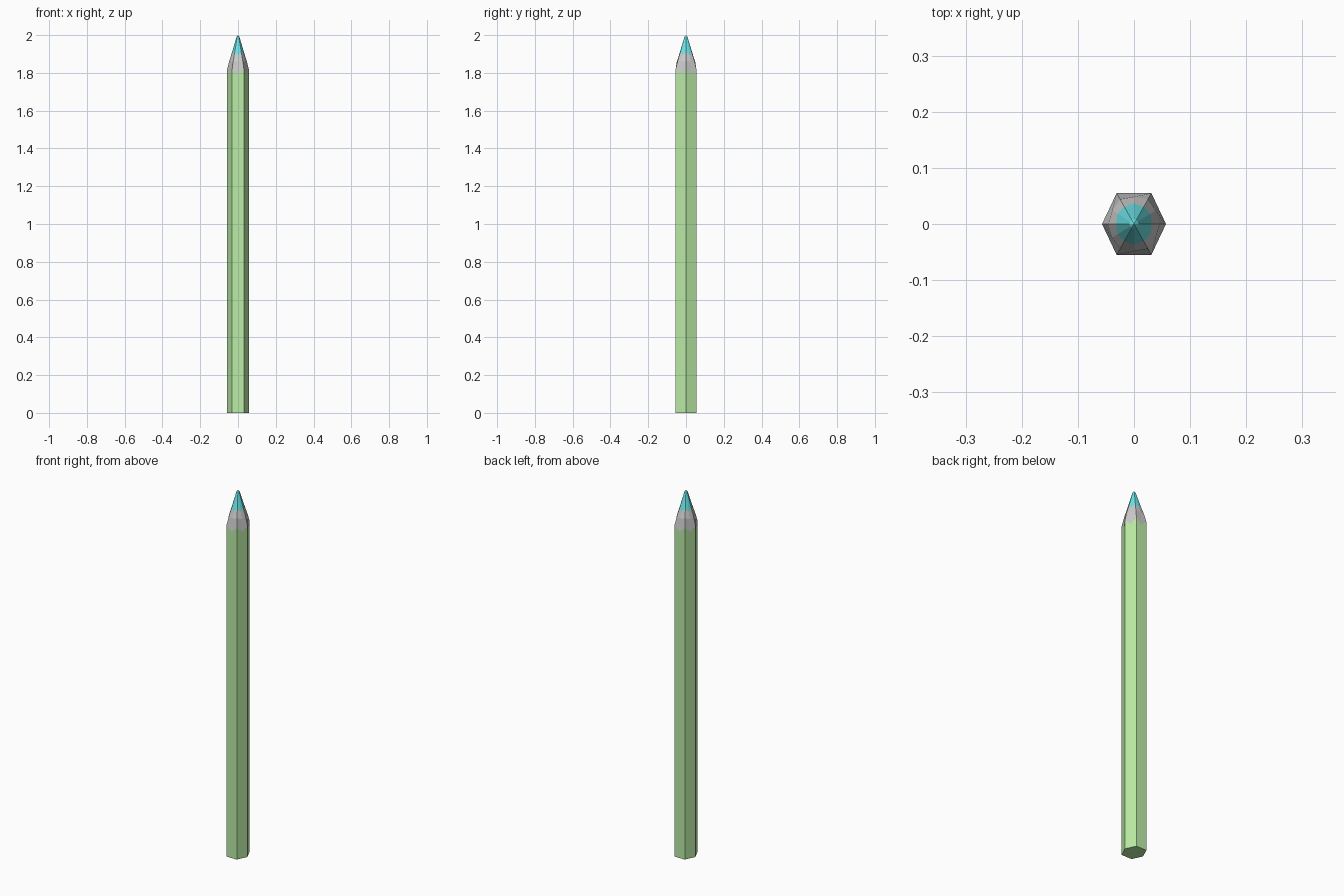
import bpy, bmesh

if "Cube" in bpy.data.objects:
    bpy.data.objects.remove(bpy.data.objects["Cube"])

# Six barrel corners; the midpoints of the flats are added between them
CORNERS = [(0.057, 0), (0.031, 0.055), (-0.031, 0.055),
           (-0.057, 0), (-0.031, -0.055), (0.031, -0.055)]
OUTLINE = []
for i, (x, y) in enumerate(CORNERS):
    nx, ny = CORNERS[(i + 1) % 6]
    OUTLINE += [(x, y), ((x + nx) / 2, (y + ny) / 2)]


def material(name, rgb):
    mat = bpy.data.materials.new(name)
    mat.diffuse_color = (*rgb, 1)
    mat.use_nodes = True
    mat.node_tree.nodes["Principled BSDF"].inputs["Base Color"].default_value = mat.diffuse_color
    return mat


def loft(name, rings, cap_bottom=False, tip=None, mat=None):
    """Skin rings given as (corner scale, corner z, flat scale, flat z)."""
    bm = bmesh.new()
    loops = []
    for cs, cz, fs, fz in rings:
        loop = []
        for i, (x, y) in enumerate(OUTLINE):
            s, z = (fs, fz) if i % 2 else (cs, cz)
            loop.append(bm.verts.new((x * s, y * s, z)))
        loops.append(loop)
    for a, b in zip(loops, loops[1:]):
        for i in range(12):
            j = (i + 1) % 12
            bm.faces.new((a[i], a[j], b[j], b[i]))
    if cap_bottom:
        bm.faces.new(loops[0][::-1])
    if tip is not None:
        top = bm.verts.new((0, 0, tip))
        for i in range(12):
            bm.faces.new((loops[-1][i], loops[-1][(i + 1) % 12], top))
    me = bpy.data.meshes.new(name)
    bm.to_mesh(me)
    bm.free()
    if mat:
        me.materials.append(mat)
    ob = bpy.data.objects.new(name, me)
    bpy.context.collection.objects.link(ob)
    return ob


# Shared boundaries between the parts
paint_edge = (1.0, 1.82, 1.0, 1.79)
shoulder = (0.80, 1.865, 0.88, 1.86)
lead_edge = (0.55, 1.91, 0.67, 1.895)

# Painted hexagonal barrel
loft("barrel", [(1, 0, 1, 0), paint_edge], cap_bottom=True,
     mat=material("green_paint", (0.50, 0.84, 0.38)))

# Bare sharpened cone
loft("sharpened_wood", [paint_edge, shoulder, lead_edge])

# Coloured lead with a blunt point
loft("lead", [lead_edge, (0.14, 1.99, 0.15, 1.99)], tip=2.0,
     mat=material("teal_lead", (0.15, 0.78, 0.80)))
